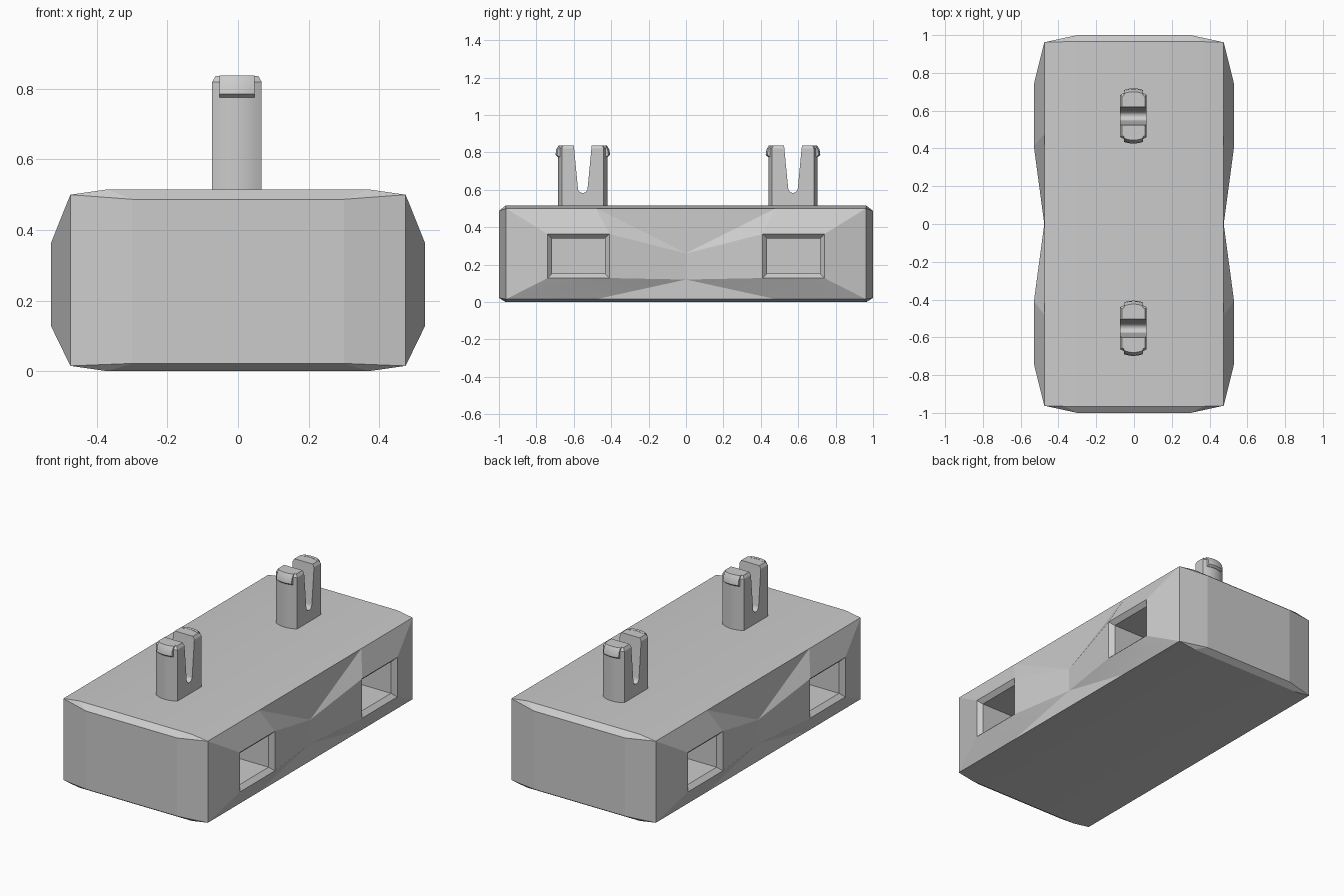
import bpy, bmesh
from math import sqrt, pi, cos, sin, radians
from mathutils import Vector

cube = bpy.data.objects.get("Cube")
if cube:
    bpy.data.objects.remove(cube, do_unlink=True)

grey = bpy.data.materials.new("plain_grey")
grey.use_nodes = True
colour = (0.6, 0.6, 0.6, 1)
grey.diffuse_color = colour
grey.node_tree.nodes["Principled BSDF"].inputs["Base Color"].default_value = colour


def finish(bm, name, angle=None):
    mesh = bpy.data.meshes.new(name)
    bm.to_mesh(mesh)
    bm.free()
    obj = bpy.data.objects.new(name, mesh)
    bpy.context.collection.objects.link(obj)
    mesh.materials.append(grey)
    if angle:
        bpy.ops.object.select_all(action='DESELECT')
        obj.select_set(True)
        bpy.context.view_layer.objects.active = obj
        bpy.ops.object.shade_smooth_by_angle(angle=radians(angle))
    return obj


def loft(bm, rings):
    """Skin a stack of equal-length rings and cap both ends."""
    loops = [[bm.verts.new(p) for p in ring] for ring in rings]
    n = len(loops[0])
    for a, b in zip(loops, loops[1:]):
        for i in range(n):
            j = (i + 1) % n
            bm.faces.new((a[i], a[j], b[j], b[i]))
    bm.faces.new(loops[0])
    bm.faces.new(loops[-1])
    bmesh.ops.recalc_face_normals(bm, faces=bm.faces[:])


# Body core: chamfered block, with its two long sides left open
EDGE, END, LOW, HIGH = 0.475, 0.962, 0.015, 0.5
bm = bmesh.new()
for sx in (-1, 1):
    for sy in (-1, 1):
        for x, y, z in ((EDGE, END, LOW), (EDGE, END, HIGH),
                        (0.3, 1, 0.022), (0.3, 1, 0.487),
                        (0.37, 0.965, 0), (0.37, 0.965, 0.515)):
            bm.verts.new((sx * x, sy * y, z))
bmesh.ops.convex_hull(bm, input=bm.verts[:])
bmesh.ops.dissolve_limit(bm, angle_limit=0.01, verts=bm.verts[:], edges=bm.edges[:])
bm.normal_update()
bmesh.ops.delete(bm, geom=[f for f in bm.faces if abs(f.normal.x) > 0.99], context='FACES')

# Long sides: two raised panels meeting in a pinched waist
BULGE = 0.53
outline = [(0, 0.12), (0, 0.26), (0.48, HIGH), (END, HIGH), (END, LOW), (0.48, LOW)]
panel = [(0.41, 0.128), (0.41, 0.363), (0.74, 0.363), (0.74, 0.128)]
windows = []
for sx in (-1, 1):
    for sy in (-1, 1):
        o = [bm.verts.new((sx * EDGE, sy * y, z)) for y, z in outline]
        p = [bm.verts.new((sx * BULGE, sy * y, z)) for y, z in panel]
        for face in ((o[0], o[1], p[1], p[0]), (o[1], o[2], p[1]),
                     (o[2], o[3], p[2], p[1]), (o[3], o[4], p[3], p[2]),
                     (o[4], o[5], p[0], p[3]), (o[5], o[0], p[0])):
            bm.faces.new(face)
        windows.append(bm.faces.new(p))
    for mid, tip in ((outline[1], outline[2]), (outline[0], outline[5])):
        bm.faces.new([bm.verts.new((sx * EDGE, y, z)) for y, z in
                      (mid, tip, (-tip[0], tip[1]))])
bmesh.ops.remove_doubles(bm, verts=bm.verts[:], dist=0.0005)
bmesh.ops.recalc_face_normals(bm, faces=bm.faces[:])

# Bevelled pockets sunk into the panels
bmesh.ops.inset_individual(bm, faces=windows, thickness=0.034, depth=-0.025)
for f in windows:
    inward = Vector((-0.25 if f.calc_center_median().x > 0 else 0.25, 0, 0))
    rim = f.verts[:]
    floor = [bm.verts.new(v.co + inward) for v in rim]
    for i in range(4):
        j = (i + 1) % 4
        bm.faces.new((rim[i], rim[j], floor[j], floor[i]))
    bm.faces.new(floor)
bmesh.ops.delete(bm, geom=windows, context='FACES_ONLY')
bmesh.ops.recalc_face_normals(bm, faces=bm.faces[:])
finish(bm, "body", 10)


# Snap posts: flat-sided round pegs split by a tapered slot
RADIUS, HALF, TOP = 0.132, 0.07, 0.837


def arc(radius, half, steps=8):
    xs = [half - 2 * half * i / steps for i in range(steps + 1)]
    return [(x, sqrt(radius ** 2 - x ** 2)) for x in xs]


def peg_ring(cx, cy, z, radius, half):
    a = arc(radius, half)
    return [(cx + x, cy + y, z) for x, y in a + [(-x, -y) for x, y in a]]


def lip_ring(cx, cy, sy, z, radius):
    outer = arc(radius, 0.05)
    inner = arc(0.11, 0.05)[::-1]
    return [(cx + x, cy + sy * y, z) for x, y in outer + inner]


def slot_profile():
    bottom, r = 0.583, 0.026
    curve = [(r * cos(pi + pi * i / 8), bottom + r + r * sin(pi + pi * i / 8))
             for i in range(9)]
    return [(-0.05, 0.86)] + curve + [(0.05, 0.86)]


for name, cx, cy in (("front", -0.003, -0.552), ("back", -0.003, 0.572)):
    bm = bmesh.new()
    loft(bm, [peg_ring(cx, cy, 0.49, RADIUS, HALF),
              peg_ring(cx, cy, 0.82, RADIUS, HALF),
              peg_ring(cx, cy, TOP, RADIUS - 0.012, HALF - 0.01)])
    post = finish(bm, name + "_post")

    bm = bmesh.new()
    loft(bm, [[(cx + sx * 0.2, cy + y, z) for y, z in slot_profile()] for sx in (-1, 1)])
    cutter = finish(bm, name + "_slot_cutter")
    cutter.hide_render = True
    mod = post.modifiers.new("slot", 'BOOLEAN')
    mod.operation = 'DIFFERENCE'
    mod.object = cutter
    bpy.ops.object.select_all(action='DESELECT')
    post.select_set(True)
    bpy.context.view_layer.objects.active = post
    bpy.ops.object.modifier_apply(modifier=mod.name)
    bpy.data.objects.remove(cutter, do_unlink=True)
    bpy.ops.object.shade_smooth_by_angle(angle=radians(30))

    # Catch lips on the outer face of each prong
    for side, sy in (("front", -1), ("back", 1)):
        bm = bmesh.new()
        loft(bm, [lip_ring(cx, cy, sy, z, r) for z, r in
                  ((0.776, 0.134), (0.786, 0.146), (0.815, 0.142), (TOP + 0.001, 0.128))])
        finish(bm, f"{name}_post_{side}_lip", 30)
